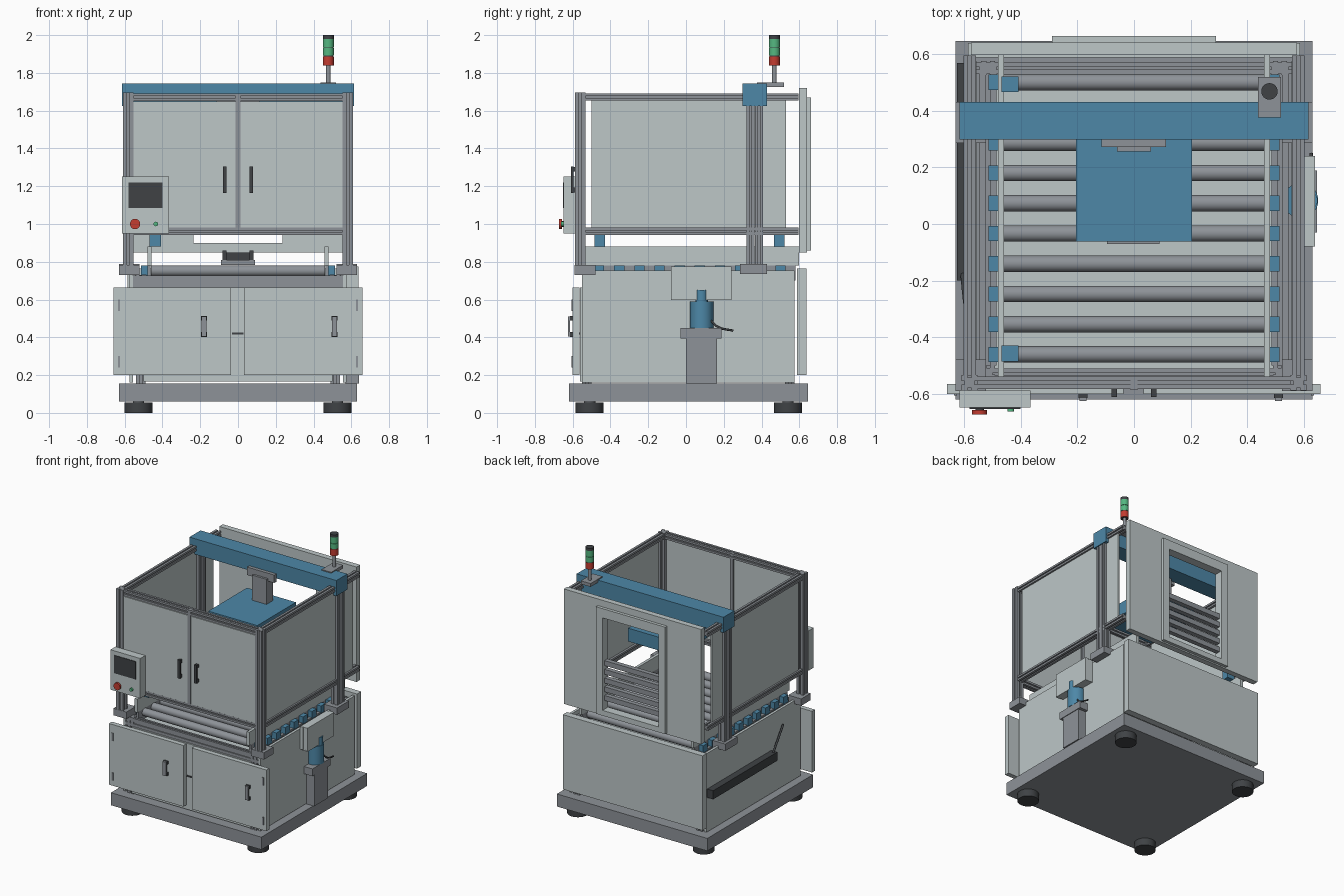
import bpy, bmesh, math
from mathutils import Vector, Matrix

if "Cube" in bpy.data.objects:
    bpy.data.objects.remove(bpy.data.objects["Cube"])


def mat(name, r, g, b):
    m = bpy.data.materials.new(name)
    m.diffuse_color = (r, g, b, 1)
    m.use_nodes = True
    m.node_tree.nodes["Principled BSDF"].inputs["Base Color"].default_value = m.diffuse_color
    return m


PALE = mat("pale_panel", 0.51, 0.57, 0.575)
GREY = mat("aluminium_grey", 0.27, 0.29, 0.315)
BLUE = mat("machine_blue", 0.075, 0.245, 0.39)
DARK = mat("dark_rubber", 0.05, 0.055, 0.06)
RED = mat("signal_red", 0.55, 0.045, 0.03)
GREEN = mat("signal_green", 0.09, 0.48, 0.22)


def finish(name, bm, material):
    bmesh.ops.recalc_face_normals(bm, faces=bm.faces)
    me = bpy.data.meshes.new(name)
    bm.to_mesh(me)
    bm.free()
    me.materials.append(material)
    ob = bpy.data.objects.new(name, me)
    bpy.context.scene.collection.objects.link(ob)
    return ob


def box(name, x, y, z, material):
    """Box from (min, max) ranges."""
    bm = bmesh.new()
    size = [b - a for a, b in (x, y, z)]
    mid = [(a + b) / 2 for a, b in (x, y, z)]
    bmesh.ops.create_cube(bm, size=1, matrix=Matrix.Translation(mid) @ Matrix.Diagonal((*size, 1)))
    return finish(name, bm, material)


def mirror_box(name, x, y, z, material):
    for side, s in (("right", 1), ("left", -1)):
        box(f"{name}_{side}", tuple(sorted((s * x[0], s * x[1]))), y, z, material)


def cyl(name, a, b, r, material, seg=32):
    """Cylinder from point a to point b."""
    a, b = Vector(a), Vector(b)
    rot = (b - a).to_track_quat('Z', 'Y').to_matrix().to_4x4()
    bm = bmesh.new()
    bmesh.ops.create_cone(bm, cap_ends=True, segments=seg, radius1=r, radius2=r, depth=(b - a).length,
                          matrix=Matrix.Translation((a + b) / 2) @ rot)
    for f in bm.faces:
        f.smooth = len(f.verts) == 4
    for e in bm.edges:
        e.smooth = all(f.smooth for f in e.link_faces)
    return finish(name, bm, material)


def profile(name, a, b, w, h=None):
    """Slotted aluminium bar along the axis a-b; w and h are its cross-section."""
    a, b = Vector(a), Vector(b)
    h = h or w
    d = b - a
    if abs(d.z) > 0.01:
        u, v = Vector((1, 0, 0)), Vector((0, 1, 0))
    else:
        u, v = Vector((abs(d.y) > 0.01, abs(d.x) > 0.01, 0)), Vector((0, 0, 1))
    quarter = [(.5, -.5), (.5, -.12), (.32, -.12), (.32, .12), (.5, .12)]
    pts = []
    for k in range(4):
        for p, q in quarter:
            for _ in range(k):
                p, q = -q, p
            pts.append(a + u * p * w + v * q * h)
    bm = bmesh.new()
    f = bm.faces.new([bm.verts.new(p) for p in pts])
    top = bmesh.ops.extrude_face_region(bm, geom=[f])["geom"]
    bmesh.ops.translate(bm, vec=d, verts=[g for g in top if isinstance(g, bmesh.types.BMVert)])
    return finish(name, bm, GREY)


def framed_plate(name, x, z, hx, hz, y, material):
    """Upright plate in the xz plane with a rectangular opening hx, hz."""
    bm = bmesh.new()
    rings = [[bm.verts.new((px, y[0], pz)) for px, pz in
              ((X[0], Z[0]), (X[1], Z[0]), (X[1], Z[1]), (X[0], Z[1]))] for X, Z in ((x, z), (hx, hz))]
    o, i = rings
    faces = [bm.faces.new((o[k], o[(k + 1) % 4], i[(k + 1) % 4], i[k])) for k in range(4)]
    ext = bmesh.ops.extrude_face_region(bm, geom=faces)["geom"]
    bmesh.ops.translate(bm, vec=(0, y[1] - y[0], 0), verts=[g for g in ext if isinstance(g, bmesh.types.BMVert)])
    return finish(name, bm, material)


def cable(name, pts, r):
    cu = bpy.data.curves.new(name, 'CURVE')
    cu.dimensions, cu.bevel_depth, cu.bevel_resolution, cu.use_fill_caps = '3D', r, 2, True
    sp = cu.splines.new('BEZIER')
    sp.bezier_points.add(len(pts) - 1)
    for bp, p in zip(sp.bezier_points, pts):
        bp.co, bp.handle_left_type, bp.handle_right_type = p, 'AUTO', 'AUTO'
    cu.materials.append(DARK)
    bpy.context.scene.collection.objects.link(bpy.data.objects.new(name, cu))


# Base plinth and feet
box("base", (-.63, .63), (-.62, .645), (.06, .155), GREY)
for x in (-.527, .527):
    for y in (-.51, .54):
        cyl("foot", (x, y, 0), (x, y, .055), .074, DARK)
        cyl("foot_stem", (x, y, .05), (x, y, .065), .03, GREY)

# Lower cabinet: frame, skins, deck
for x in (-.515, .515):
    for y in (-.525, .55):
        profile("cabinet_post", (x, y, .155), (x, y, .73), .05)
    profile("cabinet_side_rail", (x, -.5, .70), (x, .57, .70), .06, .065)
for y in (-.53, .55):
    profile("cabinet_cross_rail", (-.565, y, .695), (.565, y, .695), .04, .065)
mirror_box("cabinet_side_panel", (.555, .575), (-.55, .575), (.16, .755), PALE)
box("cabinet_front_panel", (-.5, .5), (-.56, -.54), (.165, .665), PALE)
box("cabinet_back_panel", (-.585, .585), (.588, .638), (.2, .765), PALE)
box("conveyor_deck", (-.49, .49), (-.51, .57), (.68, .70), PALE)
box("front_latch", (-.033, .03), (-.567, -.56), (.415, .425), DARK)

# Lower doors with handles and hinges
for x0, x1, hx in ((-.66, -.037, -.18), (.033, .658, .51)):
    box("cabinet_door", (x0, x1), (-.6, -.565), (.2, .663), PALE)
    box("door_handle_grip", (hx - .013, hx + .013), (-.625, -.613), (.405, .51), GREY)
    for z in (.415, .5):
        box("door_handle_foot", (hx - .016, hx + .016), (-.614, -.6), (z - .012, z + .012), DARK)
    for z in (.27, .57):
        hinge = math.copysign(.63, x0)
        box("door_hinge", (hinge - .006, hinge + .006), (-.605, -.6), (z - .03, z + .03), GREY)

# Roller conveyor
for i in range(10):
    y = .5 - i * .1067
    cyl("roller", (-.46, y, .752), (.46, y, .752), .029, GREY)
    mirror_box("roller_bearing", (.475, .513), (y - .027, y + .027), (.725, .78), BLUE)
mirror_box("guide_rail", (.458, .48), (-.55, .597), (.78, .882), PALE)
mirror_box("roller_rail", (.462, .478), (-.53, .58), (.70, .78), GREY)
for y in (-.457, .493):
    box("position_sensor", (-.468, -.408), (y - .028, y + .028), (.88, .96), BLUE)

# Workpiece holder on the conveyor
box("holder_plate", (-.09, .09), (-.07, .1), (.782, .81), GREY)
box("holder_clamp", (-.07, .07), (-.06, .09), (.81, .85), DARK)
mirror_box("holder_jaw", (.06, .082), (-.068, .098), (.81, .86), DARK)

# Upper enclosure frame
for s in (-1, 1):
    x = s * .58
    profile("front_post", (x, -.56, .78), (x, -.56, 1.695), .056)
    for y in (.342, .386):
        profile("gantry_post", (x, y, .78), (x, y, 1.64), .056, .042)
    for z in (.962, 1.672):
        profile("side_rail", (x, -.535, z), (x, .595, z), .045, .038)
mirror_box("front_post_bracket", (.522, .63), (-.59, -.478), (.73, .782), GREY)
mirror_box("gantry_post_bracket", (.522, .63), (.285, .43), (.735, .787), GREY)
mirror_box("enclosure_side_panel", (.575, .59), (-.5, .53), (.975, 1.66), PALE)
for z in (.962, 1.672):
    profile("front_rail", (-.553, -.56, z), (.553, -.56, z), .045, .04)

# Upper front doors and centre strip
mirror_box("enclosure_door", (.013, .552), (-.582, -.555), (.98, 1.648), PALE)
box("door_centre_strip", (-.012, .012), (-.585, -.545), (.975, 1.69), GREY)
mirror_box("enclosure_handle", (.06, .079), (-.61, -.595), (1.165, 1.305), DARK)
for z in (1.18, 1.29):
    mirror_box("enclosure_handle_foot", (.06, .079), (-.596, -.58), (z - .012, z + .012), DARK)

# Back enclosure panel with framed window and louvre bars
framed_plate("enclosure_back_panel", (-.575, .575), (.85, 1.72), (-.235, .235), (.9, 1.6), (.597, .64), PALE)
framed_plate("window_frame", (-.29, .29), (.86, 1.67), (-.235, .235), (.9, 1.6), (.638, .663), PALE)
for i in range(5):
    z = .985 + i * .066
    box("louvre_bar", (-.236, .236), (.605, .64), (z - .019, z + .019), GREY)

# Gantry beam, carriage and tool plate
box("gantry_beam", (-.615, .615), (.298, .43), (1.625, 1.743), BLUE)
box("tool_box", (-.205, .205), (-.062, .40), (1.33, 1.43), BLUE)
box("tool_bracket", (-.115, .113), (.272, .3), (1.60, 1.66), GREY)
box("tool_hanger", (-.06, .06), (.255, .33), (1.43, 1.62), GREY)
box("tool_front_strip", (-.095, .09), (-.07, -.06), (1.35, 1.41), GREY)

# Signal tower
box("tower_bracket", (.437, .518), (.375, .518), (1.725, 1.75), GREY)
tx, ty = .478, .468
cyl("tower_pole", (tx, ty, 1.74), (tx, ty, 1.84), .012, GREY)
for name, z0, z1, m in (("tower_red", 1.84, 1.888, RED), ("tower_green_low", 1.892, 1.932, GREEN),
                        ("tower_green_high", 1.935, 1.98, GREEN), ("tower_cap", 1.98, 2.0, DARK)):
    cyl(name, (tx, ty, z0), (tx, ty, z1), .029, m)
cyl("tower_core", (tx, ty, 1.84), (tx, ty, 1.99), .026, DARK)

# Operator panel
box("operator_panel", (-.615, -.365), (-.648, -.588), (.95, 1.252), PALE)
box("operator_screen", (-.58, -.4), (-.652, -.648), (1.085, 1.22), DARK)
cyl("stop_button_stem", (-.545, -.648, 1.0), (-.545, -.66, 1.0), .015, DARK)
cyl("stop_button", (-.545, -.657, 1.0), (-.545, -.672, 1.0), .027, RED)
cyl("start_button", (-.435, -.648, 1.0), (-.435, -.662, 1.0), .012, GREEN)

# Lift drive on the right side
box("drive_column", (.57, .64), (.0, .165), (.155, .395), GREY)
box("drive_shelf", (.57, .645), (-.03, .188), (.395, .45), GREY)
cyl("drive_motor", (.588, .083, .45), (.588, .083, .59), .062, BLUE)
cyl("drive_motor_neck", (.615, .083, .59), (.615, .083, .65), .033, BLUE)
framed_plate("drive_cover", (.596, .638), (.597, .775), (.602, .632), (.603, .77), (-.08, .24), PALE)
box("drive_cover_body", (.575, .637), (-.078, .238), (.6, .772), PALE)
cable("motor_cable", [(.62, .13, .49), (.63, .17, .455), (.625, .25, .435)], .006)

# Cable tray on the left side
box("cable_tray", (-.625, -.575), (-.2, .568), (.42, .485), DARK)
cable("tray_cable", [(-.605, -.17, .47), (-.6, -.23, .54), (-.59, -.32, .64)], .008)
